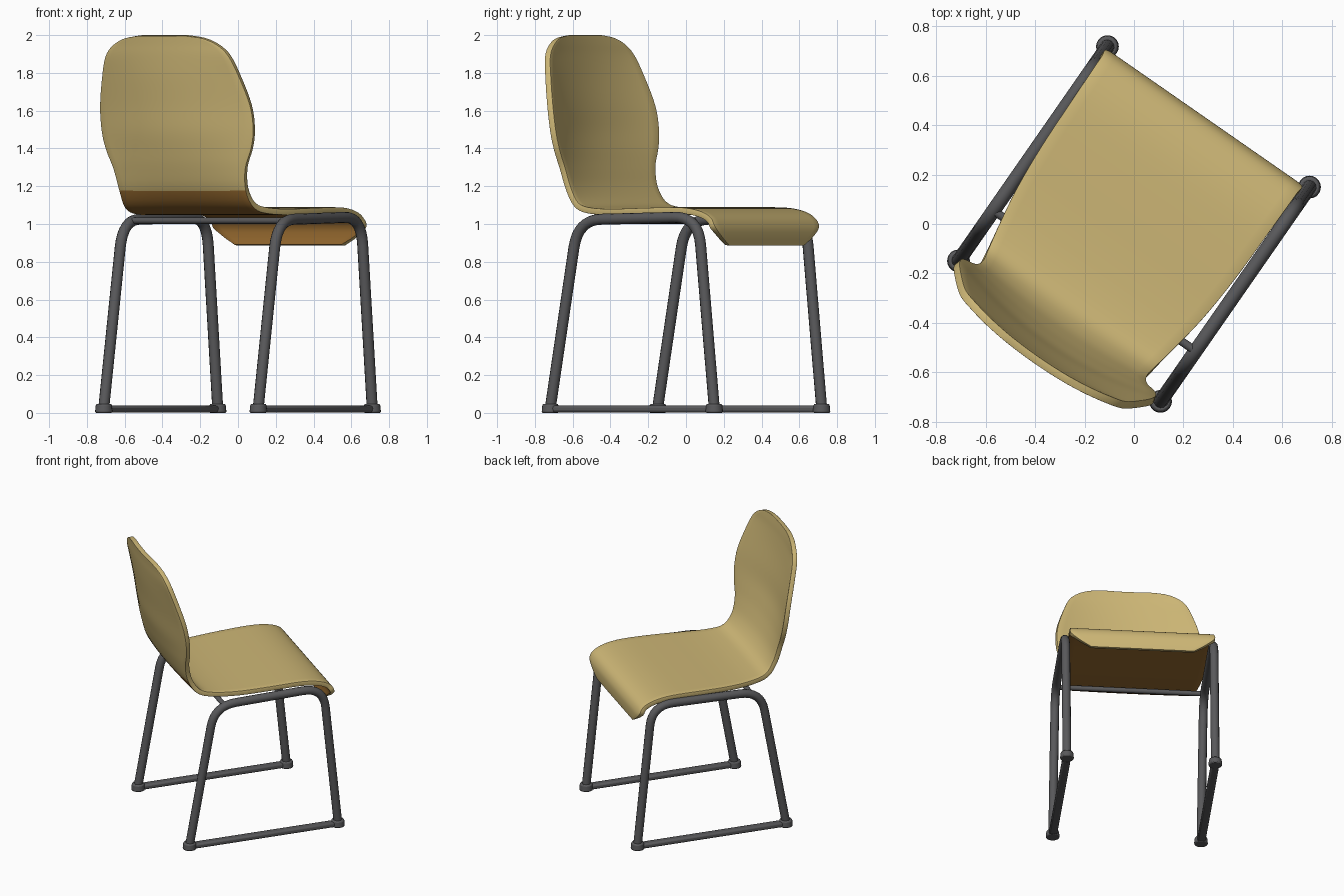
import bpy
import bmesh
import math
from mathutils import Matrix, Vector

cube = bpy.data.objects.get("Cube")
if cube:
    bpy.data.objects.remove(cube, do_unlink=True)

# The whole chair is built facing local +y, then turned about z
TURN = Matrix.Rotation(math.radians(-34.8), 4, "Z")


def material(name, rgb):
    mat = bpy.data.materials.new(name)
    mat.use_nodes = True
    mat.diffuse_color = (*rgb, 1)
    bsdf = mat.node_tree.nodes["Principled BSDF"]
    bsdf.inputs["Base Color"].default_value = (*rgb, 1)
    bsdf.inputs["Roughness"].default_value = 0.6
    return mat


WOOD = material("light wood", (0.61, 0.47, 0.18))
UNDER = material("brown underside", (0.32, 0.15, 0.03))
METAL = material("dark grey metal", (0.10, 0.10, 0.105))


def finish(obj, mats, bevel=0.0):
    """Turn into place, bevel, smooth and colour."""
    obj.data.transform(TURN)
    for mat in mats:
        obj.data.materials.append(mat)
    bpy.ops.object.select_all(action="DESELECT")
    obj.select_set(True)
    bpy.context.view_layer.objects.active = obj
    if bevel:
        mod = obj.modifiers.new("soft_edges", "BEVEL")
        mod.width, mod.segments = bevel, 2
        mod.limit_method, mod.angle_limit = "ANGLE", math.radians(50)
    bpy.ops.object.shade_smooth_by_angle(angle=math.radians(40))


def mesh_object(name, bm):
    me = bpy.data.meshes.new(name)
    bm.to_mesh(me)
    bm.free()
    obj = bpy.data.objects.new(name, me)
    bpy.context.collection.objects.link(obj)
    return obj


def rounded_path(points, cut, steps=8):
    """Replace the inner corners of a polyline by smooth bends."""
    pts = [Vector(p) for p in points]
    path = [pts[0]]
    for a, b, c in zip(pts, pts[1:], pts[2:]):
        start = b + (a - b).normalized() * cut
        end = b + (c - b).normalized() * cut
        for i in range(steps + 1):
            t = i / steps
            path.append(start * (1 - t) ** 2 + b * 2 * t * (1 - t) + end * t * t)
    return path + [pts[-1]]


def tube(name, path, radius):
    curve = bpy.data.curves.new(name, "CURVE")
    curve.dimensions = "3D"
    curve.bevel_depth, curve.bevel_resolution = radius, 4
    curve.use_fill_caps = True
    spline = curve.splines.new("POLY")
    spline.points.add(len(path) - 1)
    for point, co in zip(spline.points, path):
        point.co = (*co, 1)
    obj = bpy.data.objects.new(name, curve)
    bpy.context.collection.objects.link(obj)
    bpy.ops.object.select_all(action="DESELECT")
    obj.select_set(True)
    bpy.context.view_layer.objects.active = obj
    bpy.ops.object.convert(target="MESH")
    finish(bpy.context.object, [METAL])


def catmull(a, b, c, d, t):
    return 0.5 * (2 * b + (c - a) * t + (2 * a - 5 * b + 4 * c - d) * t * t
                  + (3 * b - a - 3 * c + d) * t ** 3)


# Seat shell: y, z, half width and side wrap, from front lip to top of back
profile = [Vector(p) for p in (
    (.512, .885, .345, 0), (.518, .93, .42, 0), (.515, .985, .483, 0),
    (.485, 1.035, .483, 0), (.41, 1.07, .482, 0), (.28, 1.088, .48, 0),
    (.05, 1.085, .475, 0), (-.15, 1.08, .46, 0), (-.31, 1.085, .435, 0),
    (-.42, 1.11, .415, .01), (-.49, 1.19, .405, .03), (-.535, 1.3, .42, .05),
    (-.565, 1.4, .46, .065), (-.59, 1.5, .48, .075), (-.61, 1.63, .475, .075),
    (-.635, 1.78, .435, .07), (-.65, 1.89, .392, .06), (-.656, 1.95, .33, .06),
    (-.66, 1.985, .25, .06), (-.662, 2.0, .15, .06))]
rows = []
for i in range(len(profile) - 1):
    quad = [profile[max(0, min(len(profile) - 1, i + k))] for k in (-1, 0, 1, 2)]
    rows += [catmull(*quad, s / 4) for s in range(4)]
rows.append(profile[-1])

COLS = 20
bm = bmesh.new()
grid = []
for y, z, half, wrap in rows:
    line = []
    for j in range(COLS + 1):
        x = half * (2 * j / COLS - 1)
        line.append(bm.verts.new((x - 0.012, y + wrap * (x / 0.48) ** 2, z)))
    grid.append(line)
for r0, r1 in zip(grid, grid[1:]):
    for j in range(COLS):
        face = bm.faces.new((r0[j], r1[j], r1[j + 1], r0[j + 1]))
        # slot 0 gets a brown rear side, slot 2 stays wood on both sides
        center = face.calc_center_median()
        face.material_index = 2 if center.z > 1.19 and center.y < 0 else 0
shell = mesh_object("seat_shell", bm)
solid = shell.modifiers.new("thickness", "SOLIDIFY")
solid.thickness, solid.offset = 0.032, -1
solid.material_offset, solid.material_offset_rim = 1, 0
finish(shell, [WOOD, UNDER, WOOD, WOOD], 0.008)

# Sled frames: bent leg tube, floor rail and round feet on each side
for side, sx in (("left", 0.498), ("right", -0.498)):
    outline = [(sx, -.528, .03), (sx, -.35, 1.022), (sx, .425, 1.038), (sx, .528, .03)]
    tube(side + "_leg_frame", rounded_path(outline, 0.15), 0.029)

    bm = bmesh.new()
    bmesh.ops.create_cube(bm, size=1, matrix=Matrix.Translation((sx, 0, .02))
                          @ Matrix.Diagonal((.056, 1.056, .036, 1)))
    finish(mesh_object(side + "_floor_rail", bm), [METAL], 0.012)

    for end, fy in (("front", .528), ("back", -.528)):
        bm = bmesh.new()
        bmesh.ops.create_cone(bm, cap_ends=True, segments=20, radius1=.047,
                              radius2=.042, depth=.048,
                              matrix=Matrix.Translation((sx, fy, .024)))
        finish(mesh_object(f"{side}_{end}_foot", bm), [METAL], 0.008)

# Bar joining the frames under the seat
tube("cross_bar", [(-.498, -.28, 1.018), (.498, -.28, 1.018)], 0.017)
